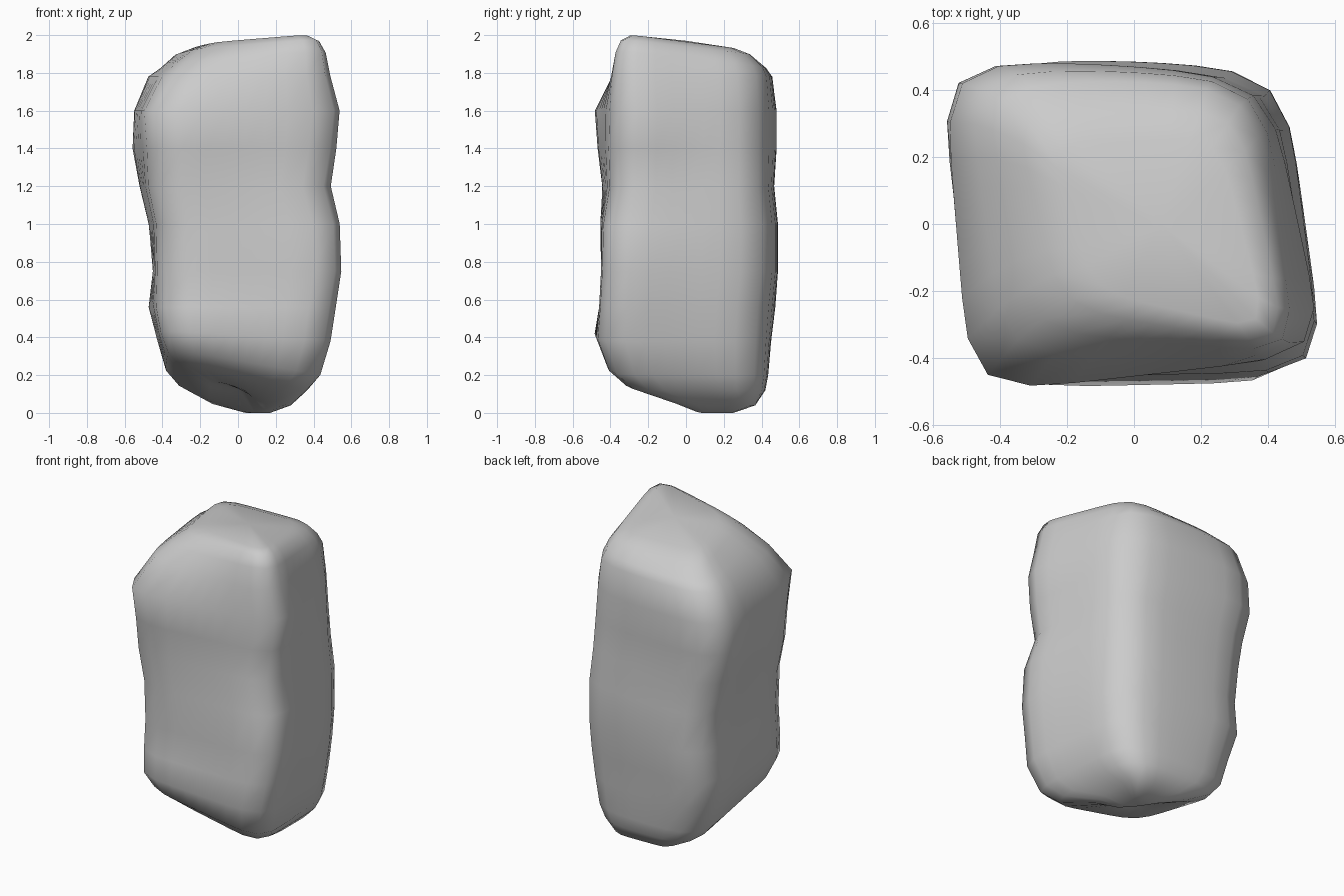
import bpy
import math

# Horizontal slices of the boulder: height, then the corners
# front-left, front-right, back-right, back-left (x, y each)
SLICES = [
    (0.00, .01, .04, .17, .04, .17, .25, .01, .25),
    (0.04, -.14, -.10, .28, -.07, .28, .37, -.16, .36),
    (0.12, -.30, -.33, .37, -.32, .36, .39, -.32, .39),
    (0.20, -.37, -.43, .45, -.41, .40, .40, -.39, .41),
    (0.38, -.41, -.49, .51, -.47, .43, .41, -.44, .43),
    (0.56, -.43, -.46, .54, -.46, .45, .42, -.49, .46),
    (0.75, -.43, -.45, .575, -.45, .45, .44, -.46, .47),
    (1.00, -.43, -.46, .565, -.44, .45, .44, -.49, .47),
    (1.20, -.47, -.46, .51, -.40, .44, .42, -.54, .45),
    (1.40, -.47, -.49, .55, -.40, .42, .42, -.585, .47),
    (1.60, -.49, -.51, .575, -.39, .40, .42, -.57, .47),
    (1.78, -.39, -.39, .52, -.40, .38, .41, -.50, .44),
    (1.87, -.31, -.32, .495, -.39, .35, .39, -.44, .40),
    (1.935, -.22, -.25, .46, -.37, .31, .34, -.36, .34),
    (1.965, -.12, -.20, .40, -.32, .25, .26, -.25, .24),
]
SEGMENTS = 32
ROUNDNESS = 6


def slice_ring(row):
    """Rounded square mapped into the slice's four corners."""
    z, *c = row
    ring = []
    for i in range(SEGMENTS):
        a = 2 * math.pi * i / SEGMENTS
        r = (abs(math.cos(a)) ** ROUNDNESS + abs(math.sin(a)) ** ROUNDNESS) ** (-1 / ROUNDNESS)
        u, v = (1 + r * math.cos(a)) / 2, (1 + r * math.sin(a)) / 2
        w = ((1 - u) * (1 - v), u * (1 - v), u * v, (1 - u) * v)
        x = sum(w[k] * c[2 * k] for k in range(4))
        y = sum(w[k] * c[2 * k + 1] for k in range(4))
        # the back face swells slightly in the middle
        if 0.1 < z < 1.9:
            y += 0.12 * u * (1 - u) * v
        # the top slopes down to the back, the front left bottom is cut off
        lift = 0
        if z > 1.8:
            lift = 0.07 * (x - 0.05) - 0.05 * y - 0.035 * w[2]
        elif z < 0.5:
            lift = 0.14 * w[0] * min(1, (0.5 - z) / 0.3)
        ring.append((x, y, z + lift))
    return ring


# Skin the slices, closing bottom and top with fans
verts = [p for row in SLICES for p in slice_ring(row)]
faces = []
n = SEGMENTS
for k in range(len(SLICES) - 1):
    for i in range(n):
        j = (i + 1) % n
        faces.append((k * n + i, k * n + j, (k + 1) * n + j, (k + 1) * n + i))
bottom, top = len(verts), len(verts) + 1
verts += [(0.09, 0.15, 0.0), (0.08, 0.0, 1.97)]
last = (len(SLICES) - 1) * n
for i in range(n):
    j = (i + 1) % n
    faces.append((bottom, j, i))
    faces.append((top, last + i, last + j))

mesh = bpy.data.meshes.new("boulder")
mesh.from_pydata(verts, [], faces)
mesh.shade_smooth()
boulder = bpy.data.objects.new("boulder", mesh)
bpy.context.collection.objects.link(boulder)
